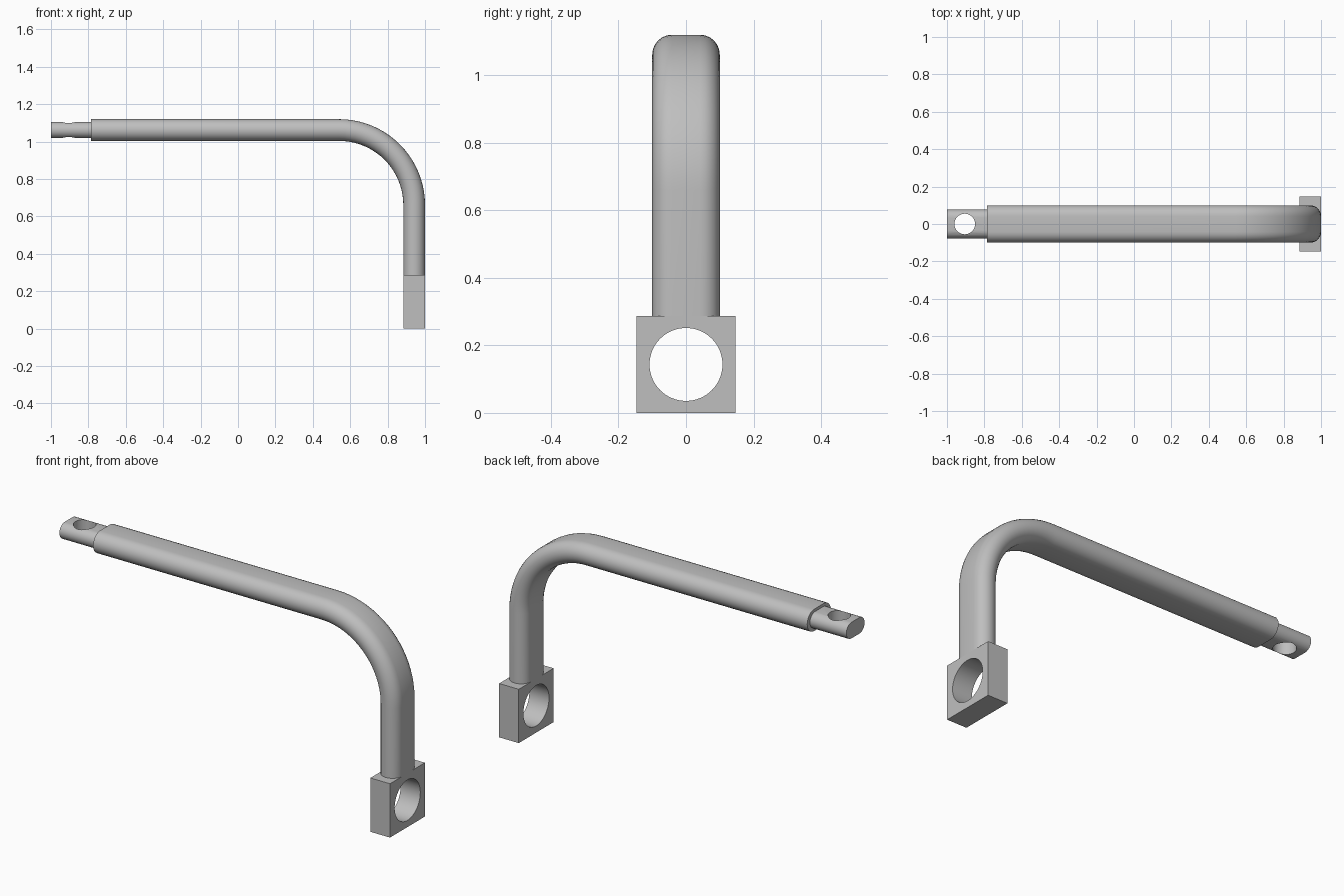
import bpy, bmesh, math
from mathutils import Vector

cube = bpy.data.objects.get("Cube")
if cube:
    bpy.data.objects.remove(cube)

steel = bpy.data.materials.new("light_grey_metal")
steel.use_nodes = True
color = (0.52, 0.52, 0.52, 1)
steel.diffuse_color = color
steel.node_tree.nodes["Principled BSDF"].inputs["Base Color"].default_value = color


def smooth(obj):
    bpy.ops.object.select_all(action='DESELECT')
    obj.select_set(True)
    bpy.context.view_layer.objects.active = obj
    bpy.ops.object.shade_smooth_by_angle(angle=math.radians(30))


def stadium(half_width, radius, steps=12):
    """Flat bar section with fully rounded sides, as (across, thickness)."""
    pts = []
    for side in (1, -1):
        for i in range(steps + 1):
            a = math.pi * (i / steps - 0.5)
            pts.append((side * (half_width - radius + radius * math.cos(a)),
                        side * radius * math.sin(a)))
    return pts


def sweep(name, section, path):
    """Sweep a section along (x, z, angle) stations in the XZ plane."""
    bm = bmesh.new()
    rings = []
    for x, z, a in path:
        normal = Vector((math.sin(a), 0, math.cos(a)))
        rings.append([bm.verts.new(Vector((x, u, z)) + normal * v) for u, v in section])
    n = len(section)
    for r0, r1 in zip(rings, rings[1:]):
        for i in range(n):
            j = (i + 1) % n
            bm.faces.new((r0[i], r0[j], r1[j], r1[i]))
    bm.faces.new(rings[0])
    bm.faces.new(rings[-1])
    bmesh.ops.recalc_face_normals(bm, faces=bm.faces)
    mesh = bpy.data.meshes.new(name)
    bm.to_mesh(mesh)
    bm.free()
    obj = bpy.data.objects.new(name, mesh)
    bpy.context.collection.objects.link(obj)
    mesh.materials.append(steel)
    return obj


def drill(obj, location, radius, rotation=(0, 0, 0)):
    """Cut a round through hole."""
    bpy.ops.mesh.primitive_cylinder_add(vertices=64, radius=radius, depth=0.5,
                                        location=location, rotation=rotation)
    cutter = bpy.context.object
    cutter.name = "hole_cutter"
    cutter.hide_render = True
    cutter.data.materials.append(steel)
    mod = obj.modifiers.new("hole", 'BOOLEAN')
    mod.operation = 'DIFFERENCE'
    mod.solver = 'EXACT'
    mod.object = cutter
    bpy.context.view_layer.objects.active = obj
    bpy.ops.object.modifier_apply(modifier=mod.name)
    bpy.data.objects.remove(cutter)


# Bent flat bar with rounded sides
half_thick = 0.058
bar_z = 1.062
bend = 0.402
bend_x, bend_z = 0.54, bar_z - bend
path = [(-0.785, bar_z, 0)]
segments = 20
for i in range(segments + 1):
    a = math.pi / 2 * i / segments
    path.append((bend_x + bend * math.sin(a), bend_z + bend * math.cos(a), a))
path.append((bend_x + bend, 0.287, math.pi / 2))
arm = sweep("bent_arm", stadium(0.1, half_thick), path)
smooth(arm)

# Slimmer tongue with a vertical pin hole
tongue = sweep("end_tongue", stadium(0.077, 0.043),
               [(-1, bar_z, 0), (-0.785, bar_z, 0)])
drill(tongue, (-0.905, 0, bar_z), 0.055)
smooth(tongue)

# Square eye block with a large cross hole
block_x = bend_x + bend
bpy.ops.mesh.primitive_cube_add(size=1, location=(block_x, 0, 0.1435))
block = bpy.context.object
block.name = "eye_block"
block.scale = (2 * half_thick, 0.294, 0.287)
bpy.ops.object.transform_apply(location=False, rotation=False, scale=True)
block.data.materials.append(steel)
drill(block, (block_x, 0, 0.1435), 0.108, (0, math.pi / 2, 0))
smooth(block)
